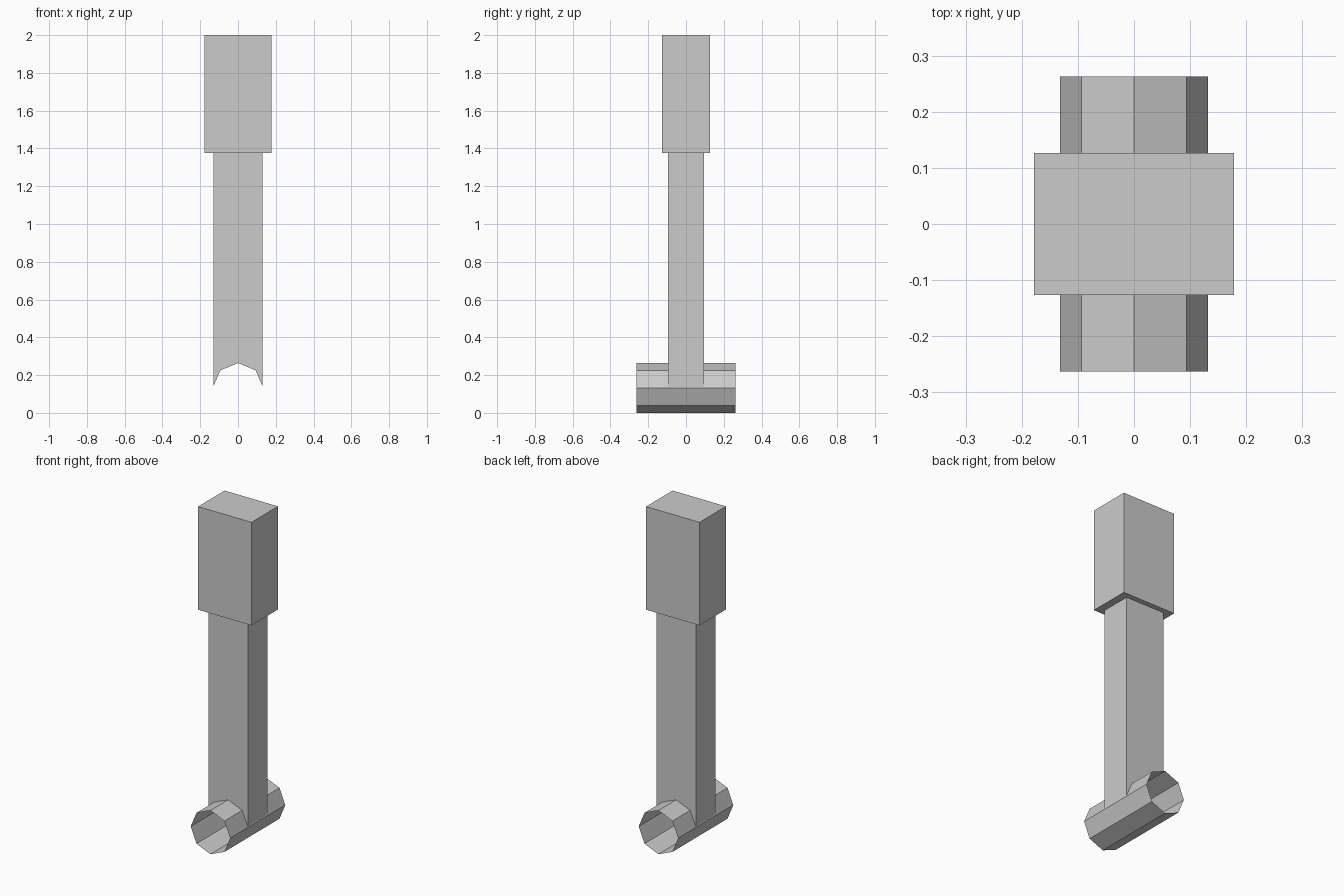
import bpy, bmesh
from math import sin, cos, pi

if "Cube" in bpy.data.objects:
    bpy.data.objects.remove(bpy.data.objects["Cube"])

R = 0.132          # tube radius
TUBE_Y = 0.263     # tube half length
POST_X, POST_Y = 0.131, 0.094
NECK_Z = 1.377     # where the post meets the head block


def finish(name, bm):
    bmesh.ops.recalc_face_normals(bm, faces=bm.faces)
    mesh = bpy.data.meshes.new(name)
    bm.to_mesh(mesh)
    bm.free()
    obj = bpy.data.objects.new(name, mesh)
    bpy.context.collection.objects.link(obj)
    return obj


def octagon(i):
    a = pi / 2 - i * pi / 4
    return R * cos(a), R + R * sin(a)


# Foot: octagonal tube lying along y, open at both ends
bm = bmesh.new()
rings = [[bm.verts.new((x, y, z)) for x, z in map(octagon, range(8))]
         for y in (-TUBE_Y, TUBE_Y)]
for i in range(8):
    j = (i + 1) % 8
    bm.faces.new((rings[0][i], rings[0][j], rings[1][j], rings[1][i]))
finish("foot_tube", bm)

# Post: open shell whose lower edge is coped around the tube
saddle = [(-POST_X, R + 0.006), octagon(-1), octagon(0), octagon(1), (POST_X, R + 0.006)]
profile = saddle + [(POST_X, NECK_Z), (-POST_X, NECK_Z)]
bm = bmesh.new()
front, back = [[bm.verts.new((x, y, z)) for x, z in profile] for y in (-POST_Y, POST_Y)]
bm.faces.new(front)
bm.faces.new(back[::-1])
for i, j in ((4, 5), (6, 0)):
    bm.faces.new((front[i], front[j], back[j], back[i]))
finish("post", bm)

# Head block
bm = bmesh.new()
bmesh.ops.create_cube(bm, size=1)
for v in bm.verts:
    v.co.x *= 0.356
    v.co.y *= 0.253
    v.co.z = 2.0 if v.co.z > 0 else NECK_Z
finish("head_block", bm)
